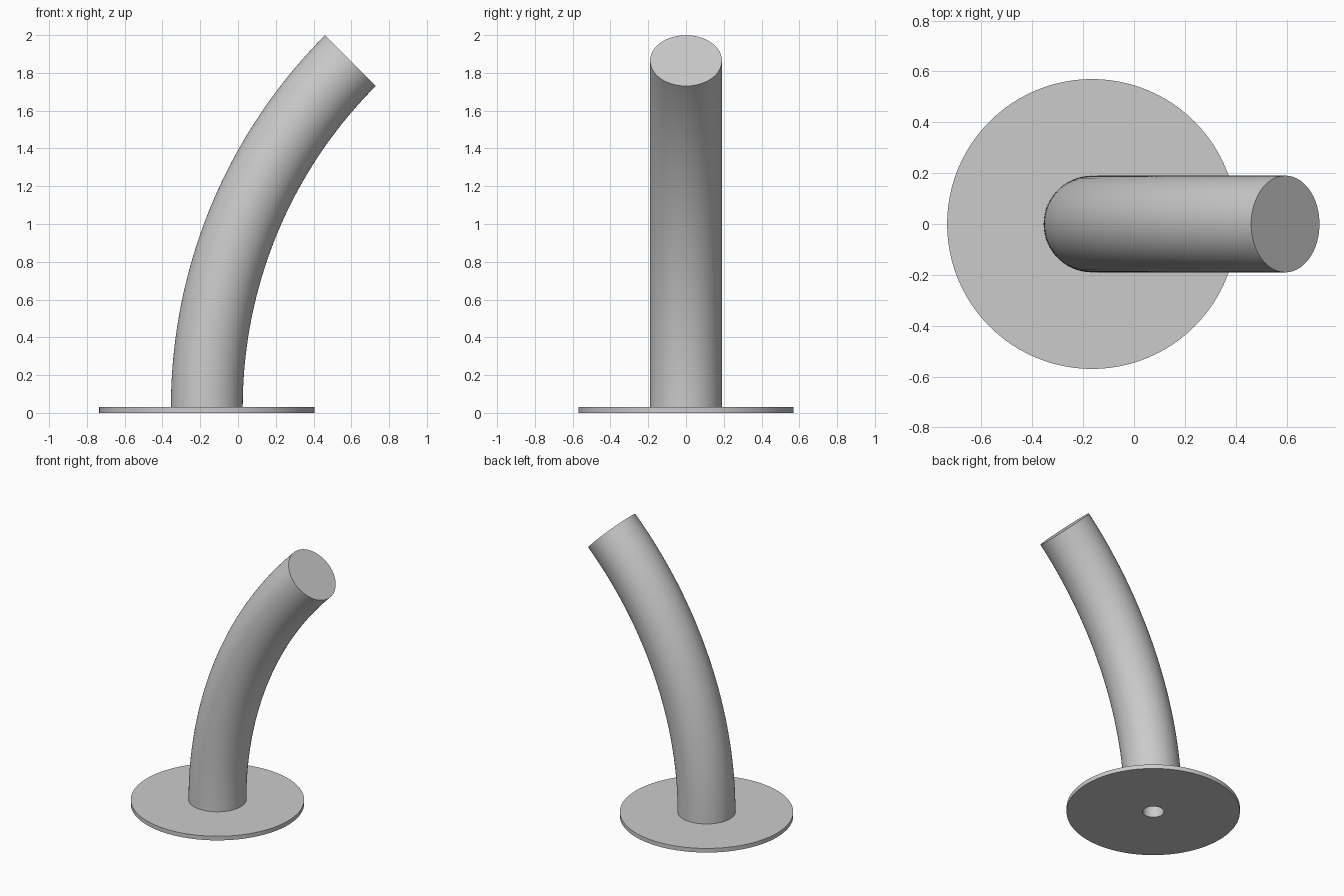
import bpy, bmesh, math
from mathutils import Vector

cube = bpy.data.objects.get("Cube")
if cube:
    bpy.data.objects.remove(cube, do_unlink=True)

SIDES = 96
AXIS_X = -0.165      # centre line of the base
PLATE_R, PLATE_H = 0.57, 0.03
POST_R, BEND_R, BEND = 0.19, 2.595, math.radians(45)
HOLE_R, HOLE_TOP = 0.07, 0.33

grey = bpy.data.materials.new("satin grey")
grey.use_nodes = True
colour = (0.6, 0.6, 0.6, 1)
grey.diffuse_color = colour
grey.node_tree.nodes["Principled BSDF"].inputs["Base Color"].default_value = colour


def loft(name, rings, closed=False):
    """Skin circles given as (centre x, centre z, radius, tilt about y)."""
    bm = bmesh.new()
    loops = []
    for x, z, r, tilt in rings:
        side = Vector((math.cos(tilt), 0, -math.sin(tilt)))
        loop = []
        for i in range(SIDES):
            a = math.tau * i / SIDES
            offset = r * (math.cos(a) * side + math.sin(a) * Vector((0, 1, 0)))
            loop.append(bm.verts.new(Vector((x, 0, z)) + offset))
        loops.append(loop)
    pairs = list(zip(loops, loops[1:]))
    if closed:
        pairs.append((loops[-1], loops[0]))
    else:
        bm.faces.new(loops[0])
        bm.faces.new(loops[-1])
    for low, high in pairs:
        for i in range(SIDES):
            j = (i + 1) % SIDES
            bm.faces.new((low[i], low[j], high[j], high[i]))
    bmesh.ops.recalc_face_normals(bm, faces=bm.faces)
    mesh = bpy.data.meshes.new(name)
    bm.to_mesh(mesh)
    bm.free()
    mesh.materials.append(grey)
    obj = bpy.data.objects.new(name, mesh)
    bpy.context.collection.objects.link(obj)
    bpy.ops.object.select_all(action='DESELECT')
    obj.select_set(True)
    bpy.context.view_layer.objects.active = obj
    bpy.ops.object.shade_smooth_by_angle(angle=math.radians(30))
    return obj


# Round mounting plate with a central screw hole
loft("base_plate", [(AXIS_X, z, r, 0) for r, z in (
    (HOLE_R, 0), (PLATE_R, 0), (PLATE_R, PLATE_H), (HOLE_R, PLATE_H))], closed=True)

# Curved solid post: blind screw bore, flat foot, then a 45 degree bend
post = [(AXIS_X, HOLE_TOP, HOLE_R, 0), (AXIS_X, PLATE_H, HOLE_R, 0)]
STEPS = 48
for k in range(STEPS + 1):
    t = BEND * k / STEPS
    post.append((AXIS_X + BEND_R * (1 - math.cos(t)),
                 PLATE_H + BEND_R * math.sin(t), POST_R, t))
loft("curved_post", post)
